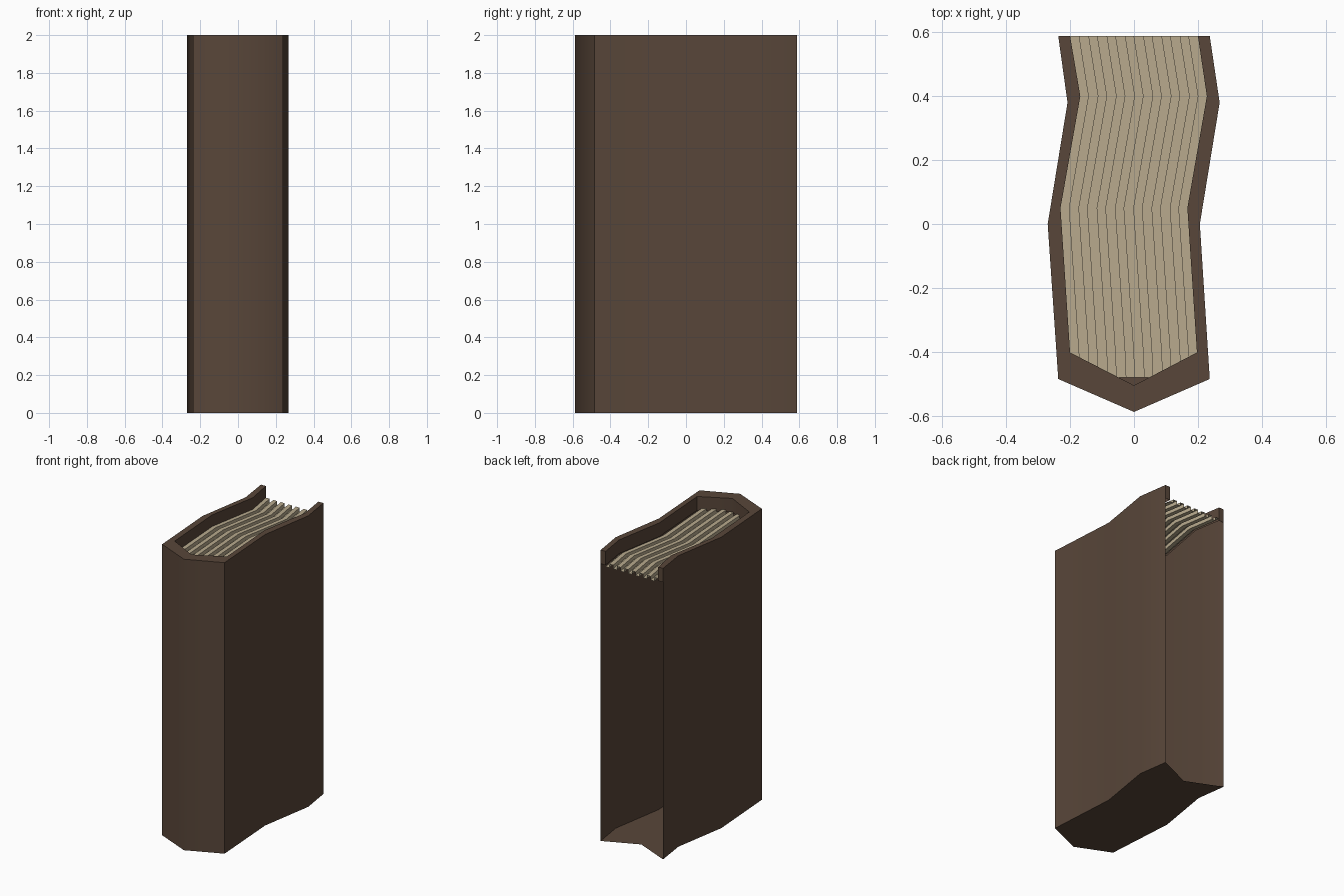
import bpy
import math

if "Cube" in bpy.data.objects:
    bpy.data.objects.remove(bpy.data.objects["Cube"])


def material(name, rgb):
    m = bpy.data.materials.new(name)
    m.diffuse_color = (*rgb, 1)
    m.use_nodes = True
    m.node_tree.nodes["Principled BSDF"].inputs["Base Color"].default_value = m.diffuse_color
    return m


def add_object(name, verts, faces, mat, angle):
    mesh = bpy.data.meshes.new(name)
    mesh.from_pydata(verts, [], faces)
    mesh.materials.append(mat)
    obj = bpy.data.objects.new(name, mesh)
    bpy.context.collection.objects.link(obj)
    bpy.ops.object.select_all(action='DESELECT')
    obj.select_set(True)
    bpy.context.view_layer.objects.active = obj
    bpy.ops.object.shade_smooth_by_angle(angle=math.radians(angle))
    return obj


leather = material("brown_leather", (0.098, 0.061, 0.041))
paper = material("aged_paper", (0.479, 0.402, 0.270))

HEIGHT, RIM_LOW = 2.0, 1.905

# Warped cover outline seen from above: back left, round the spine, back right
outer = [(-0.237, 0.588), (-0.208, 0.38), (-0.27, 0.0), (-0.237, -0.485), (0, -0.588),
         (0.237, -0.485), (0.206, 0.0), (0.268, 0.38), (0.237, 0.588)]
inner = [(-0.2, 0.588), (-0.168, 0.4), (-0.23, 0.05), (-0.2, -0.402), (0, -0.505),
         (0.197, -0.402), (0.167, 0.05), (0.228, 0.4), (0.2, 0.588)]
n = len(outer)

# Cover: thin outer shell, top rim and short inner lip, open at the back
rings = [(outer, 0), (outer, HEIGHT), (inner, HEIGHT), (inner, RIM_LOW)]
verts = [(x, y, z) for ring, z in rings for x, y in ring]
faces = []
for r in range(3):
    for i in range(n - 1):
        a, b = r * n + i, (r + 1) * n + i
        faces.append((a, a + 1, b + 1, b))

# Floor with a notched back edge echoing the spine
notch = len(verts)
verts.append((0, 0.485, 0))
faces.append((notch, *reversed(range(n))))

# Back end caps of the rim
for i in (0, n - 1):
    low = len(verts)
    verts.append((*outer[i], RIM_LOW))
    cap = (n + i, 2 * n + i, 3 * n + i, low)
    faces.append(cap if i == 0 else cap[::-1])
add_object("book_cover", verts, faces, leather, 55)

# Pages: square-wave section swept along the warped path
STRIPS, HALF = 14, 0.2
section = []
for s in range(STRIPS):
    z = 1.92 if s % 2 == 0 else 1.895
    for e in (s, s + 1):
        section.append((-HALF + 2 * HALF * e / STRIPS, z))
path = [(0, 0.588), (0.03, 0.4), (-0.031, 0.05), (0, -0.402), (0.003, -0.48)]
m = len(section)
verts = [(px + x, py, z) for px, py in path for x, z in section]
faces = []
for j in range(len(path) - 1):
    for k in range(m - 1):
        a, b = j * m + k, (j + 1) * m + k
        faces.append((a, b, b + 1, a + 1))
add_object("pages", verts, faces, paper, 55)
